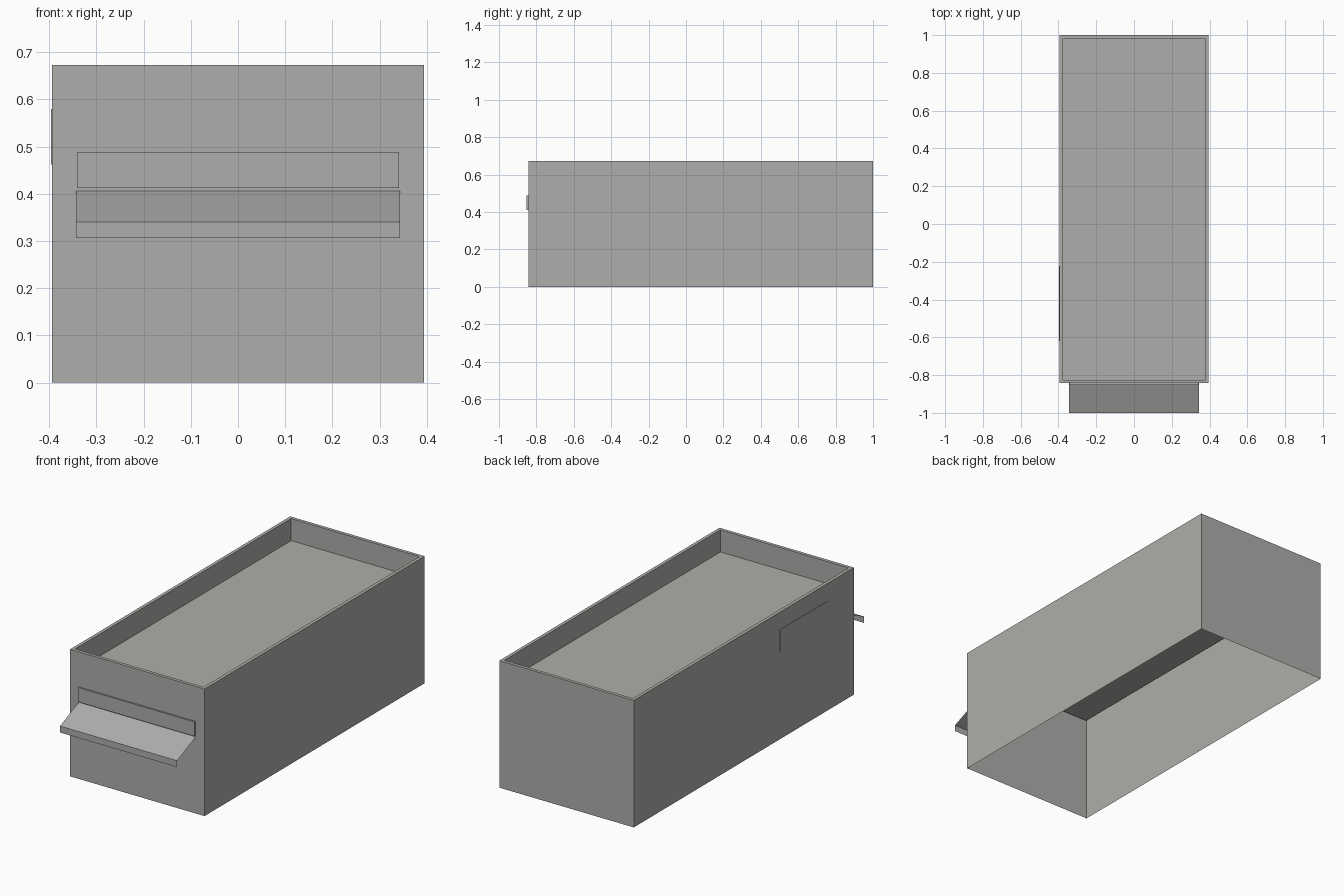
import bpy, bmesh
from mathutils import Matrix, Vector

cube = bpy.data.objects.get("Cube")
if cube:
    bpy.data.objects.remove(cube)

# Single warm grey material
grey = bpy.data.materials.new("warm_grey")
grey.use_nodes = True
colour = (0.42, 0.42, 0.405, 1)
grey.diffuse_color = colour
grey.node_tree.nodes["Principled BSDF"].inputs["Base Color"].default_value = colour


def add_object(name, bm):
    mesh = bpy.data.meshes.new(name)
    bm.to_mesh(mesh)
    bm.free()
    mesh.materials.append(grey)
    obj = bpy.data.objects.new(name, mesh)
    bpy.context.collection.objects.link(obj)
    return obj


def box_mesh(low, high):
    low, high = Vector(low), Vector(high)
    bm = bmesh.new()
    bmesh.ops.create_cube(bm, size=1, matrix=Matrix.Translation((low + high) / 2)
                          @ Matrix.Diagonal((*(high - low), 1)))
    return bm


FRONT, SIDE, TOP, ROOF = -0.843, 0.394, 0.673, 0.556

# Building shell: open underneath, with a parapet around a sunken roof
bm = box_mesh((-SIDE, FRONT, 0), (SIDE, 1, TOP))
bm.normal_update()
base = [f for f in bm.faces if f.normal.z < -0.5]
bmesh.ops.delete(bm, geom=base, context='FACES_ONLY')
roof = [f for f in bm.faces if f.normal.z > 0.5]
bmesh.ops.inset_region(bm, faces=roof, thickness=0.025)
sunk = bmesh.ops.extrude_face_region(bm, geom=roof)["geom"]
bmesh.ops.translate(bm, vec=(0, 0, ROOF - TOP),
                    verts=[v for v in sunk if isinstance(v, bmesh.types.BMVert)])
bmesh.ops.delete(bm, geom=[f for f in roof if f.is_valid], context='FACES_ONLY')
add_object("building_shell", bm)

# Awning: a sloping sheet with a hanging front lip
bm = bmesh.new()
profile = [(FRONT, 0.406), (-1, 0.34), (-1, 0.306)]
rows = [[bm.verts.new((x, y, z)) for x in (-0.343, 0.343)] for y, z in profile]
for upper, lower in zip(rows, rows[1:]):
    bm.faces.new((upper[0], lower[0], lower[1], upper[1]))
add_object("awning", bm)

# Blank sign boards on the front and on the right wall
add_object("front_sign_board", box_mesh((-0.341, FRONT - 0.009, 0.412), (0.341, FRONT, 0.488)))
add_object("side_sign_board", box_mesh((-SIDE - 0.002, -0.62, 0.462), (-SIDE, -0.222, 0.58)))
